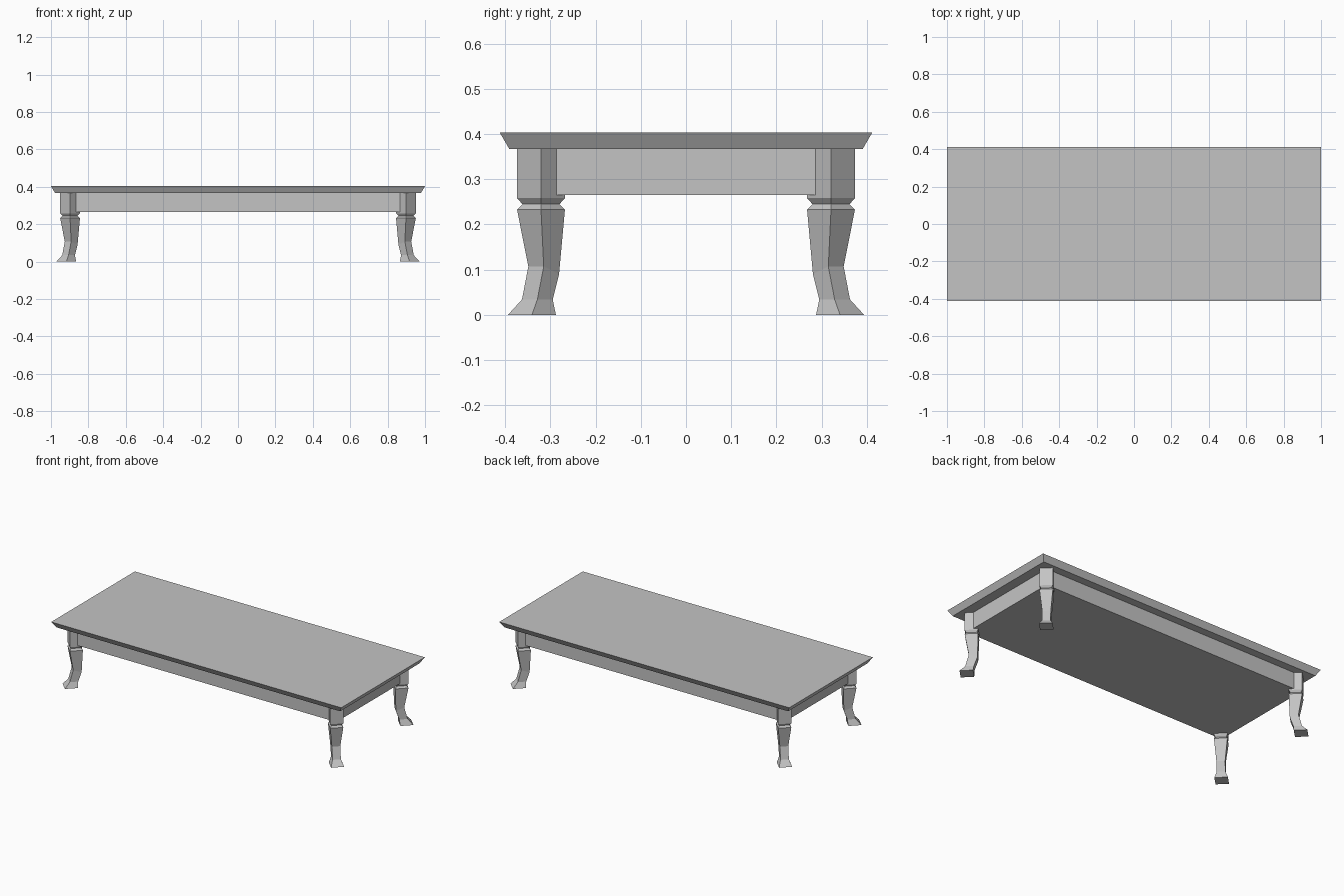
import bpy
import bmesh

cube = bpy.data.objects.get("Cube")
if cube:
    bpy.data.objects.remove(cube, do_unlink=True)

grey = bpy.data.materials.new("plain grey")
grey.use_nodes = True
COLOUR = (0.55, 0.55, 0.55, 1)
grey.diffuse_color = COLOUR
grey.node_tree.nodes["Principled BSDF"].inputs["Base Color"].default_value = COLOUR


def loft(name, rings):
    """Skin a stack of four-cornered rings and cap both ends."""
    bm = bmesh.new()
    loops = [[bm.verts.new(p) for p in ring] for ring in rings]
    for low, high in zip(loops, loops[1:]):
        for i in range(4):
            j = (i + 1) % 4
            bm.faces.new((low[i], low[j], high[j], high[i]))
    bm.faces.new(loops[0])
    bm.faces.new(loops[-1])
    bmesh.ops.recalc_face_normals(bm, faces=bm.faces)
    mesh = bpy.data.meshes.new(name)
    bm.to_mesh(mesh)
    bm.free()
    mesh.materials.append(grey)
    obj = bpy.data.objects.new(name, mesh)
    bpy.context.collection.objects.link(obj)


def rectangle(x, y, z):
    return [(-x, -y, z), (x, -y, z), (x, y, z), (-x, y, z)]


# Bevelled top and the solid apron under it
loft("table_top", [rectangle(0.978, 0.391, 0.367), rectangle(1, 0.412, 0.403)])
loft("apron", [rectangle(0.917, 0.342, 0.265), rectangle(0.917, 0.342, 0.367)])

# Leg profile: outer height, inner height, outward shift, radius
LEG = [
    (0, 0, 0.02, 0.053),
    (0.034, 0.034, 0.008, 0.034),
    (0.107, 0.09, -0.006, 0.034),
    (0.233, 0.233, 0, 0.053),
    (0.245, 0.245, 0, 0.041),
    (0.258, 0.258, 0, 0.053),
    (0.367, 0.367, 0, 0.053),
]


def leg(name, sx, sy):
    # Diamond sections curving out towards the table corner
    rings = []
    for outer, inner, shift, r in LEG:
        x, y = 0.898 + shift, 0.321 + shift
        ring = [(x + r, y, outer), (x, y + r, outer), (x - r, y, inner), (x, y - r, inner)]
        rings.append([(sx * px, sy * py, z) for px, py, z in ring])
    loft(name, rings)


for side, sx in (("left", 1), ("right", -1)):
    for end, sy in (("front", -1), ("back", 1)):
        leg(f"{end}_{side}_leg", sx, sy)
